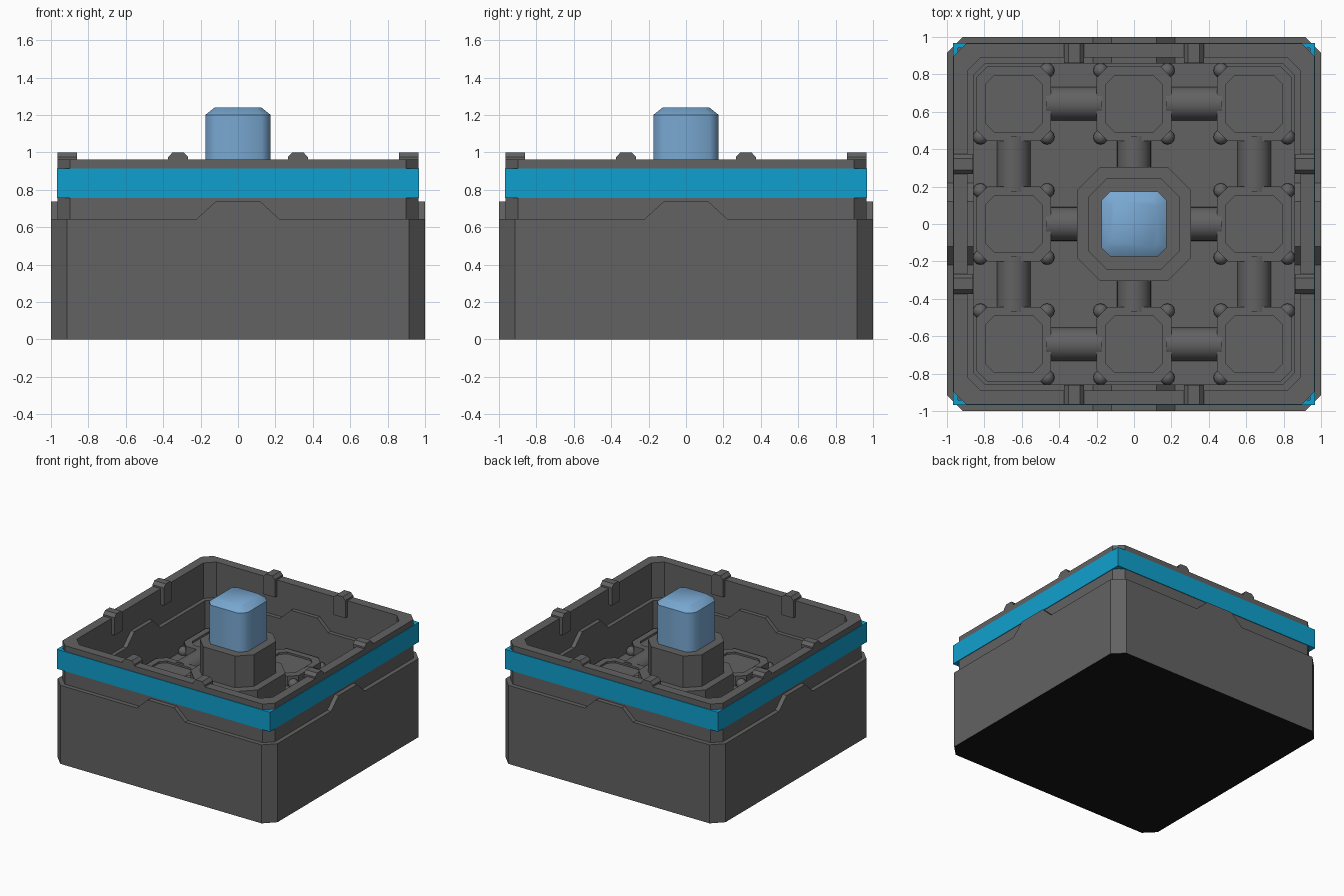
import bpy, bmesh, math
from mathutils import Matrix

if "Cube" in bpy.data.objects:
    bpy.data.objects.remove(bpy.data.objects["Cube"])


def material(name, rgb):
    m = bpy.data.materials.new(name)
    m.diffuse_color = (*rgb, 1)
    m.use_nodes = True
    m.node_tree.nodes["Principled BSDF"].inputs["Base Color"].default_value = m.diffuse_color
    return m


GREY = material("dark grey", (0.122, 0.122, 0.122))
BLACK = material("underside black", (0.007, 0.007, 0.009))
CYAN = material("cyan band", (0.005, 0.35, 0.62))
SKY = material("pale blue", (0.19, 0.39, 0.64))
FLOOR = 0.37


def finish(bm, name, *mats):
    bmesh.ops.recalc_face_normals(bm, faces=bm.faces)
    mesh = bpy.data.meshes.new(name)
    bm.to_mesh(mesh)
    bm.free()
    for m in mats:
        mesh.materials.append(m)
    obj = bpy.data.objects.new(name, mesh)
    bpy.context.collection.objects.link(obj)
    return obj


def octagon(r, c):
    k = r - c
    return [(r, -k), (r, k), (k, r), (-k, r), (-r, k), (-r, -k), (-k, -r), (k, -r)]


def stack(bm, profile, cx=0, cy=0):
    """Skin chamfered squares given as (half width, corner chamfer, z), capped at both ends."""
    rings = [[bm.verts.new((cx + x, cy + y, z)) for x, y in octagon(r, c)] for r, c, z in profile]
    for a, b in zip(rings, rings[1:]):
        for i in range(8):
            j = (i + 1) % 8
            bm.faces.new((a[i], a[j], b[j], b[i]))
    bottom = bm.faces.new(rings[0][::-1])
    bm.faces.new(rings[-1])
    return bottom


def prism(bm, outline, y0, y1, turn):
    """Extrude an x-z outline along y, then turn it about z."""
    rot = Matrix.Rotation(turn, 4, 'Z')
    a = [bm.verts.new(rot @ Matrix.Translation((x, y0, z)).to_translation()) for x, z in outline]
    b = [bm.verts.new(rot @ Matrix.Translation((x, y1, z)).to_translation()) for x, z in outline]
    n = len(outline)
    bm.faces.new(a)
    bm.faces.new(b[::-1])
    for i in range(n):
        j = (i + 1) % n
        bm.faces.new((a[j], a[i], b[i], b[j]))


TURNS = [i * math.pi / 2 for i in range(4)]

# Open tray: outer wall, step, rim, inner ledge and floor
bm = bmesh.new()
under = stack(bm, [(1, .085, 0), (1, .085, .645), (.964, .065, .645), (.964, .065, .962),
                   (.89, .07, .962), (.89, .07, .67), (.857, .06, .67), (.857, .06, FLOOR)])
under.material_index = 1
finish(bm, "tray_body", GREY, BLACK)

# Raised trapezoids in the middle of each wall, outside and inside
bm = bmesh.new()
for t in TURNS:
    prism(bm, [(-.22, .645), (.22, .645), (.12, .737), (-.12, .737)], -1, -.95, t)
    prism(bm, [(-.22, .67), (.22, .67), (.12, .765), (-.12, .765)], -.9, -.857, t)
finish(bm, "wall_bumps", GREY)

# Square-cornered band around the rim
bm = bmesh.new()
for t in TURNS:
    rot = Matrix.Rotation(t, 4, 'Z')
    rings = [[bm.verts.new(rot @ Matrix.Translation((sx * r, -r, z)).to_translation())
              for sx in (-1, 1)] for r, z in ((.94, .755), (.969, .755), (.969, .915), (.94, .915))]
    for a, b in zip(rings, rings[1:] + rings[:1]):
        bm.faces.new((a[0], a[1], b[1], b[0]))
bmesh.ops.remove_doubles(bm, verts=bm.verts, dist=1e-4)
finish(bm, "rim_band", CYAN)

# Clips hooked over the rim, two per side
bm = bmesh.new()
for t in TURNS:
    rot = Matrix.Rotation(t, 4, 'Z')
    for x in (-.32, .32):
        top = [(x - .053, .83), (x + .053, .83), (x + .053, .975), (x + .03, 1), (x - .03, 1), (x - .053, .975)]
        prism(bm, top, -.9, -.86, t)
        cap = [(x - .053, .955), (x + .053, .955), (x + .053, .975), (x + .03, 1), (x - .03, 1), (x - .053, .975)]
        prism(bm, cap, -.964, -.9, t)
finish(bm, "rim_clips", GREY)

# Eight floor pads with recessed tops
pads = [(x * .643, y * .643) for x in (-1, 0, 1) for y in (-1, 0, 1) if x or y]
bm = bmesh.new()
for x, y in pads:
    stack(bm, [(.2, .06, FLOOR - .01), (.2, .06, .45), (.15, .045, .45), (.15, .045, .435)], x, y)
finish(bm, "floor_pads", GREY)

# Round studs at the pad corners
bm = bmesh.new()
for x, y in pads:
    for sx in (-1, 1):
        for sy in (-1, 1):
            if abs(x) > .1 and abs(y) > .1 and sx * x > 0 and sy * y > 0:
                continue
            m = Matrix.Translation((x + sx * .178, y + sy * .178, FLOOR + .02))
            bmesh.ops.create_uvsphere(bm, u_segments=12, v_segments=8, radius=.04, matrix=m)
for f in bm.faces:
    f.smooth = True
finish(bm, "pad_studs", GREY)

# Pipes joining the pads and the centre pedestal
bm = bmesh.new()
for t in TURNS:
    rot = Matrix.Rotation(t, 4, 'Z')
    for x, y, length in ((-.32, .643, .3), (.32, .643, .3), (.37, 0, .2)):
        m = rot @ Matrix.Translation((x, y, FLOOR)) @ Matrix.Rotation(math.pi / 2, 4, 'Y')
        bmesh.ops.create_cone(bm, cap_ends=True, segments=24, radius1=.09, radius2=.09, depth=length, matrix=m)
for f in bm.faces:
    f.smooth = len(f.verts) == 4
finish(bm, "floor_pipes", GREY)

# Stepped centre pedestal
bm = bmesh.new()
stack(bm, [(.305, .125, FLOOR - .01), (.305, .125, .62), (.245, .1, .62), (.245, .1, .88)])
finish(bm, "pedestal", GREY)

# Pale blue core with softened corners
bm = bmesh.new()
stack(bm, [(.175, .05, .86), (.175, .05, 1.2), (.125, .03, 1.24)])
for f in bm.faces:
    f.smooth = True
core = finish(bm, "core", SKY)
bpy.context.view_layer.objects.active = core
core.select_set(True)
bpy.ops.object.shade_smooth_by_angle(angle=math.radians(46))
